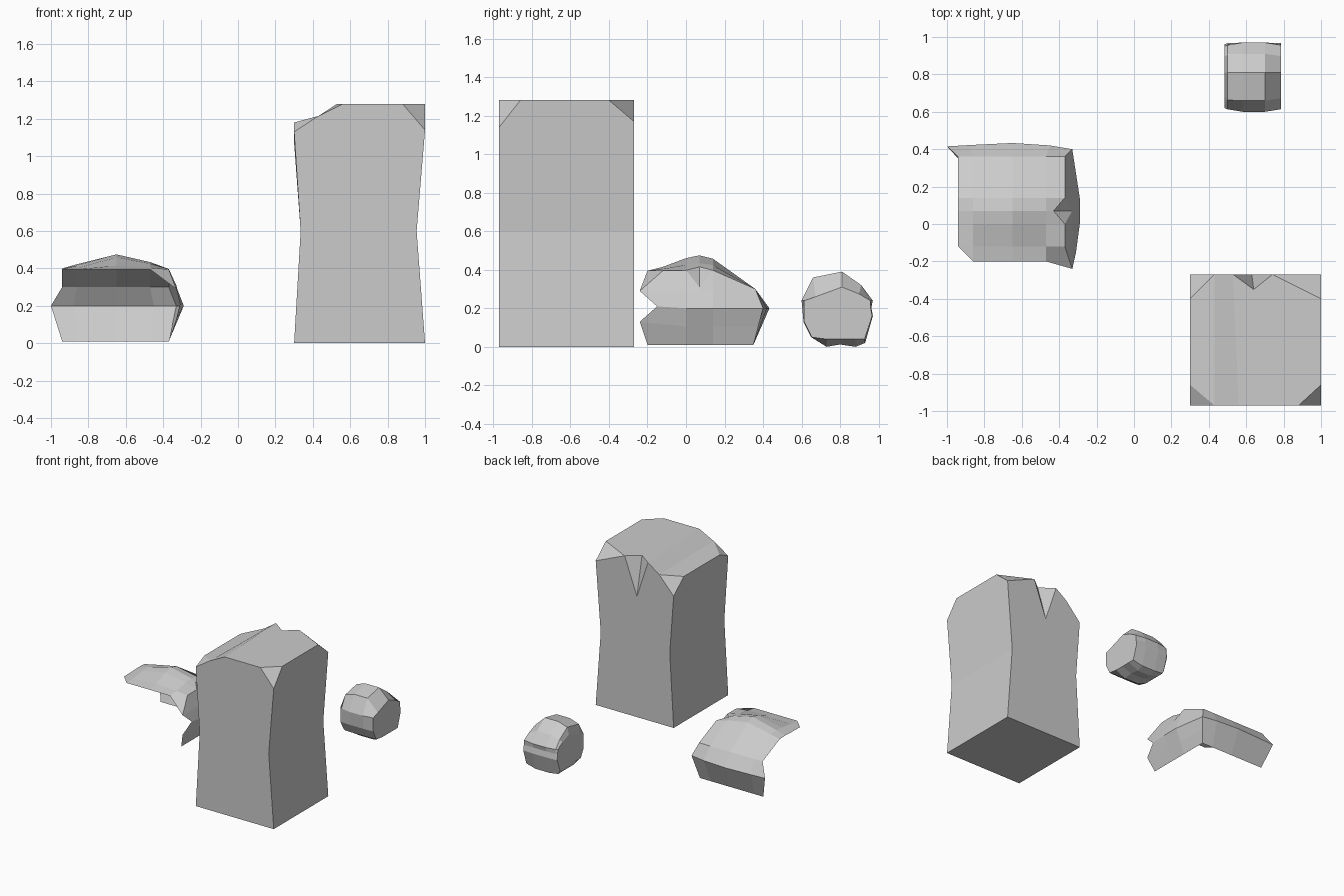
import bpy, bmesh

if "Cube" in bpy.data.objects:
    bpy.data.objects.remove(bpy.data.objects["Cube"])


def finish(bm, name):
    bmesh.ops.remove_doubles(bm, verts=bm.verts, dist=0.002)
    bmesh.ops.recalc_face_normals(bm, faces=bm.faces)
    me = bpy.data.meshes.new(name)
    bm.to_mesh(me)
    bm.free()
    ob = bpy.data.objects.new(name, me)
    bpy.context.collection.objects.link(ob)
    return ob


def face(bm, pts):
    return bm.faces.new([bm.verts.new(p) for p in pts])


def sheet(bm, rows):
    # quads between neighbouring rows of points
    for a, b in zip(rows, rows[1:]):
        for i in range(len(a) - 1):
            face(bm, (a[i], a[i + 1], b[i + 1], b[i]))


# Tall pillar: square base, waist pinched in x, chipped top corners
bm = bmesh.new()
Y0, Y1 = -0.97, -0.27
base = [(.30, Y0, 0), (1, Y0, 0), (1, Y1, 0), (.30, Y1, 0)]
waist = [(.335, Y0, .6), (.955, Y0, .6), (.955, Y1, .6), (.335, Y1, .6)]
tips = [(.30, Y0, 1.13), (1, Y0, 1.14), (1, Y1, 1.17), (.30, Y1, 1.07)]
front = [(.43, Y0, 1.215), (.56, Y0, 1.28), (.88, Y0, 1.28)]
right = [(1, -.86, 1.28), (1, -.40, 1.28)]
back = [(.74, Y1, 1.28), (.63, Y1, .98), (.53, Y1, 1.28), (.43, Y1, 1.21)]
left = [(.30, -.40, 1.18), (.30, -.86, 1.18)]
notch = (.64, -.35, 1.28)
face(bm, base)
for k, rim in enumerate((front, right, back, left)):
    n = (k + 1) % 4
    face(bm, (base[k], base[n], waist[n], waist[k]))
    face(bm, [waist[k], waist[n], tips[n]] + rim[::-1] + [tips[k]])
for tip, a, b in ((0, left[1], front[0]), (1, front[2], right[0]),
                  (2, right[1], back[0]), (3, back[3], left[0])):
    face(bm, (tips[tip], a, b))
face(bm, (back[0], notch, back[1]))
face(bm, (notch, back[2], back[1]))
face(bm, front[1:] + right + [back[0], notch, back[2]])
face(bm, (front[0], front[1], back[2], back[3]))
face(bm, (front[0], back[3], left[0], left[1]))
finish(bm, "pillar_rock")

# Broken shell rock: open sheet made of a canopy, a back wall and a right wall
bm = bmesh.new()
xs = [-.94, -.86, -.65, -.47, -.37]
bump = [0, .3, 1, .45, 0]
lines = [(-.12, .395, .02), (0, .397, .063), (.07, .40, .075), (.14, .397, .06), (.36, .30, .0)]
canopy = [[(x, y, z + h * b) for x, b in zip(xs, bump)] for y, z, h in lines]
dent = (-.43, .07, .415)
canopy[2][-1] = dent
sheet(bm, canopy)
lip = [(x, -.20, .395) for x in xs[1:4]]
sheet(bm, [lip, canopy[0][1:4]])
face(bm, (canopy[0][0], lip[0], canopy[0][1]))
face(bm, (lip[2], (-.33, -.24, .29), canopy[0][4], canopy[0][3]))

back_wall = []
for x, xm, ym in ((-.94, -1, .415), (-.86, -.88, .422), (-.65, -.65, .433),
                  (-.47, -.45, .42), (-.37, -.33, .40)):
    back_wall.append([(x, .35, .01), (xm, ym, .2), (x, .36, .30)])
sheet(bm, back_wall)

pit = (-.33, .07, .31)
right_wall = [[(-.37, -.20, .01), (-.33, -.24, .13), (-.31, -.15, .21), (-.33, -.24, .29), canopy[0][4]]]
for y, top in ((0, canopy[1][4]), (.07, pit), (.14, canopy[3][4])):
    right_wall.append([(-.37, y, .01), (-.33, y, .105), (-.29, y, .2), (-.325, y, .29), top])
right_wall.append([(-.37, .35, .01), (-.35, .375, .105), (-.33, .40, .2), (-.35, .38, .25), (-.37, .36, .30)])
sheet(bm, right_wall)
face(bm, (canopy[1][4], dent, pit))
face(bm, (dent, canopy[3][4], pit))
finish(bm, "broken_shell_rock")

# Small boulder: y-z cross-sections lofted along x
bm = bmesh.new()
prof = [(.60, .24), (.66, .36), (.81, .39), (.91, .32), (.97, .24), (.962, .205),
        (.97, .16), (.93, .02), (.88, 0), (.80, .012), (.73, 0), (.65, .05), (.61, .13)]
side_top = [(.61, .24), (.67, .26), (.81, .31), (.90, .275), (.96, .24)]


def section(x, top, inset, lift):
    pts = top + prof[5:]
    return [(x, .79 + (y - .79) * inset, max(z, lift)) for y, z in pts]


left_top = [(.61, .24), (.66, .335), (.81, .365), (.91, .30), (.96, .24)]
loops = [section(.485, side_top, .95, .06), section(.50, left_top, .98, .03),
         section(.58, prof[:5], 1, 0), section(.70, prof[:5], 1, 0),
         section(.785, side_top, .98, .04)]
sheet(bm, [l + l[:1] for l in loops])
face(bm, loops[0])
face(bm, loops[-1])
finish(bm, "small_boulder")
